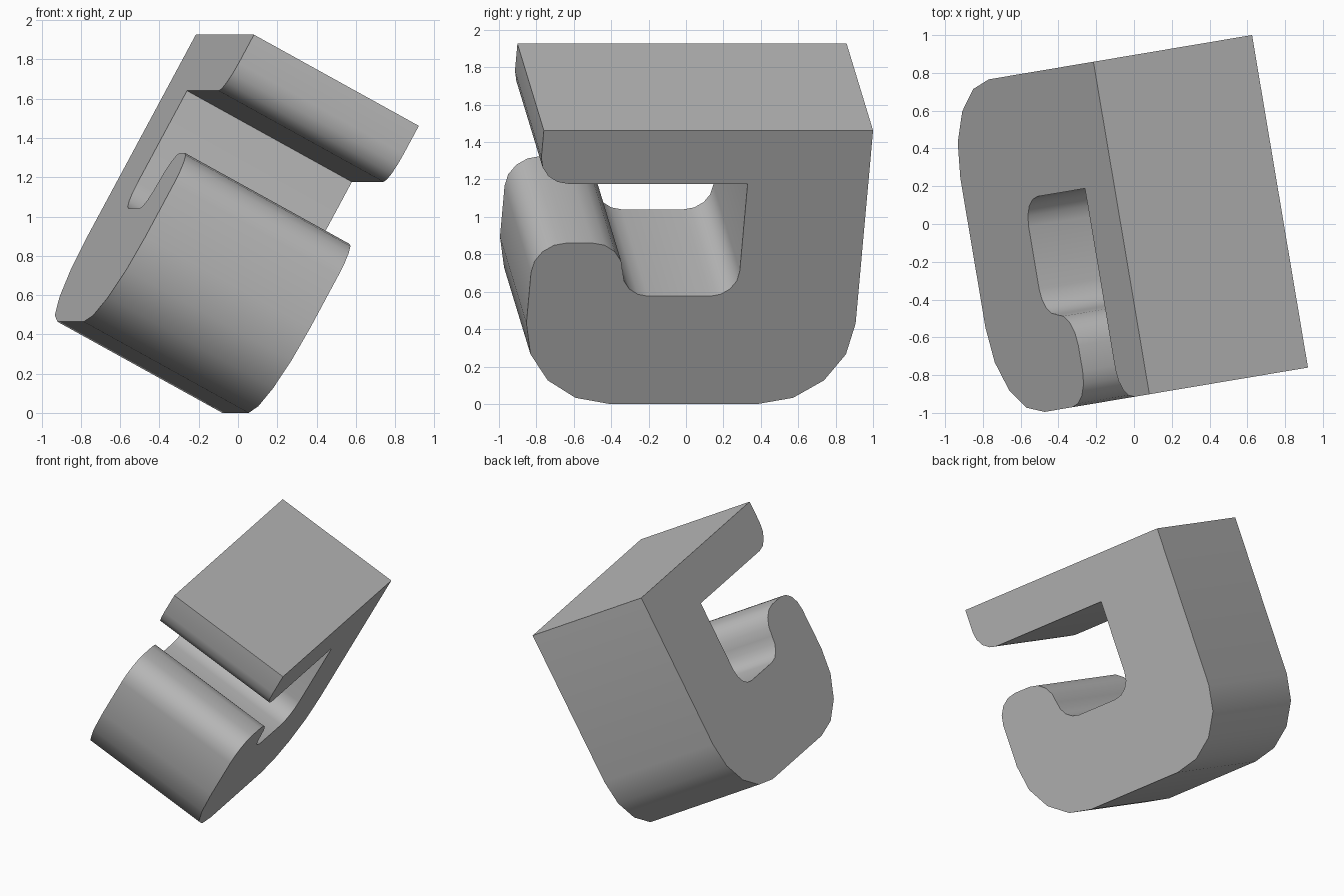
import bpy, bmesh
from math import cos, sin, pi, radians

old = bpy.data.objects.get("Cube")
if old:
    bpy.data.objects.remove(old, do_unlink=True)

WIDTH, LENGTH, HEIGHT = 0.97, 1.785, 1.665


def arc(cy, cz, r, start, sweep=90, steps=4):
    """Points of an arc in the profile plane, angles in degrees."""
    angles = [radians(start + sweep * i / steps) for i in range(steps + 1)]
    return [(cy + r * cos(a), cz + r * sin(a)) for a in angles]


# Hook outline: y runs along the arm, z runs up the spine
F = -LENGTH
profile = [(F, HEIGHT), (0, HEIGHT)]                # flat top
profile += arc(-0.49, 0.49, 0.49, 0, -90)           # big outer corner, back
profile += arc(F + 0.49, 0.49, 0.49, -90, -90)      # big outer corner, front
profile += arc(F + 0.18, 0.80, 0.18, 180, -90)      # rounded hook tip
profile += arc(-1.468, 0.80, 0.18, 90, -90)
profile += arc(-1.138, 0.806, 0.15, 180, 90)        # inner trough
profile += arc(-0.804, 0.806, 0.15, 270, 90)
profile += [(-0.654, 1.34)]                         # inner corner below arm
profile += arc(F + 0.16, 1.50, 0.16, 270, -90)      # rounded arm end

# Extrude the outline sideways
bm = bmesh.new()
cap = bm.faces.new([bm.verts.new((0, y, z)) for y, z in profile])
out = bmesh.ops.extrude_face_region(bm, geom=[cap], use_keep_orig=True)
moved = [v for v in out["geom"] if isinstance(v, bmesh.types.BMVert)]
bmesh.ops.translate(bm, verts=moved, vec=(-WIDTH, 0, 0))
bmesh.ops.remove_doubles(bm, verts=bm.verts, dist=0.0005)
bmesh.ops.recalc_face_normals(bm, faces=bm.faces)
mesh = bpy.data.meshes.new("hook_block")
bm.to_mesh(mesh)
bm.free()

# Single grey material
grey = bpy.data.materials.new("grey")
grey.use_nodes = True
colour = (0.5, 0.5, 0.5, 1)
grey.diffuse_color = colour
grey.node_tree.nodes["Principled BSDF"].inputs["Base Color"].default_value = colour
mesh.materials.append(grey)

# Place the tilted block
hook = bpy.data.objects.new("hook_block", mesh)
bpy.context.collection.objects.link(hook)
hook.rotation_euler = (0, radians(28.6), radians(9.55))
hook.location = (-0.161, 0.868, 0)

bpy.ops.object.select_all(action="DESELECT")
hook.select_set(True)
bpy.context.view_layer.objects.active = hook
bpy.ops.object.shade_smooth_by_angle(angle=radians(30))
